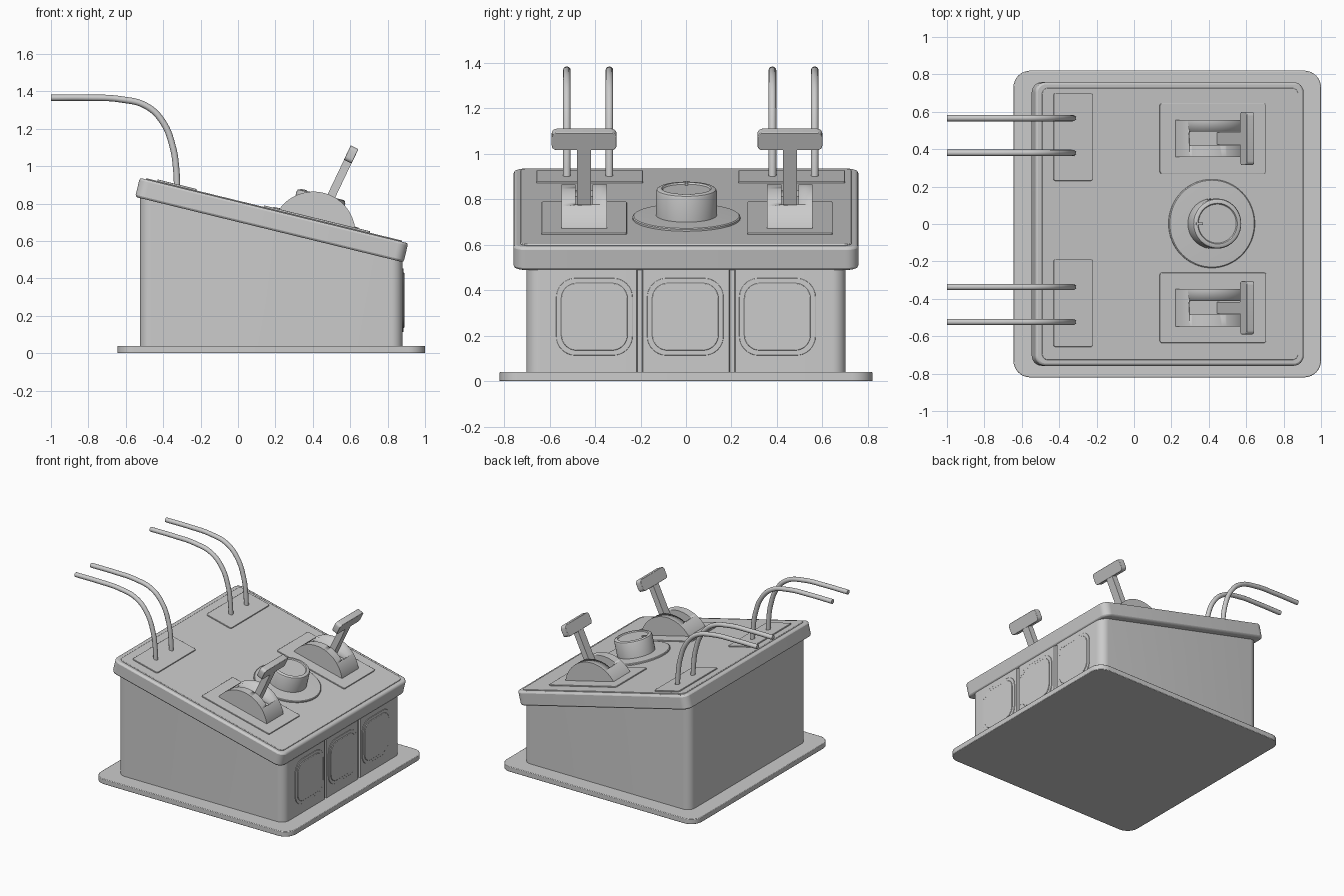
import bpy, bmesh, math
from mathutils import Matrix, Vector

if "Cube" in bpy.data.objects:
    bpy.data.objects.remove(bpy.data.objects["Cube"])

TILT = math.radians(13.7)
# local frame of the sloping lid: origin in the middle of its top face
LID = Matrix.Translation((0.1925, 0, 0.763)) @ Matrix.Rotation(TILT, 4, 'Y')


def on_lid(x, y, h=0.0):
    """Matrix on the lid surface, above world position x, y."""
    return LID @ Matrix.Translation(((x - 0.1925) / math.cos(TILT), y, h))


def finish(name, bm, matrix=None, bevel=0, segments=2):
    bmesh.ops.recalc_face_normals(bm, faces=bm.faces)
    mesh = bpy.data.meshes.new(name)
    bm.to_mesh(mesh)
    bm.free()
    obj = bpy.data.objects.new(name, mesh)
    bpy.context.collection.objects.link(obj)
    if matrix:
        obj.matrix_world = matrix
    bpy.ops.object.select_all(action='DESELECT')
    obj.select_set(True)
    bpy.context.view_layer.objects.active = obj
    bpy.ops.object.shade_smooth_by_angle(angle=math.radians(35))
    if bevel:
        mod = obj.modifiers.new("edge_bevel", 'BEVEL')
        mod.width = bevel
        mod.segments = segments
        mod.limit_method = 'ANGLE'
        mod.angle_limit = math.radians(40)
    return obj


def rounded_rect(w, d, r, n=8):
    pts = []
    for i, (sx, sy) in enumerate(((1, -1), (1, 1), (-1, 1), (-1, -1))):
        cx, cy = sx * (w / 2 - r), sy * (d / 2 - r)
        for k in range(n + 1):
            a = math.radians(-90 + 90 * i + 90 * k / n)
            pts.append((cx + r * math.cos(a), cy + r * math.sin(a)))
    return pts


def prism(name, outline, z0, top, matrix=None, bevel=0):
    """Extrude an outline from z0 up to top, a height or a function of x."""
    height = top if callable(top) else (lambda x: top)
    bm = bmesh.new()
    low = [bm.verts.new((x, y, z0)) for x, y in outline]
    high = [bm.verts.new((x, y, height(x))) for x, y in outline]
    bm.faces.new(low)
    bm.faces.new(high)
    n = len(low)
    for i in range(n):
        j = (i + 1) % n
        bm.faces.new((low[i], low[j], high[j], high[i]))
    return finish(name, bm, matrix, bevel)


def lathe(name, profile, matrix, steps=64):
    bm = bmesh.new()
    rings = [[bm.verts.new((r * math.cos(2 * math.pi * i / steps),
                            r * math.sin(2 * math.pi * i / steps), z))
              for i in range(steps)] for r, z in profile]
    for a, b in zip(rings, rings[1:]):
        for i in range(steps):
            j = (i + 1) % steps
            bm.faces.new((a[i], a[j], b[j], b[i]))
    bm.faces.new(rings[0])
    bm.faces.new(rings[-1])
    return finish(name, bm, matrix)


def box(name, size, matrix, bevel=0):
    bm = bmesh.new()
    bmesh.ops.create_cube(bm, size=1)
    bmesh.ops.scale(bm, vec=size, verts=bm.verts)
    return finish(name, bm, matrix, bevel)


# base plate
prism("base_plate", rounded_rect(1.645, 1.64, 0.09), 0, 0.04,
      Matrix.Translation((0.1775, 0, 0)), 0.004)

# body with a sloping top and two vertical grooves in the button side
BX = 0.1775
outline = rounded_rect(1.405, 1.405, 0.06)
xm, grooves = 1.405 / 2, []
for y in (-0.203, 0.203):
    grooves += [(xm, y - 0.014), (xm - 0.012, y - 0.01),
                (xm - 0.012, y + 0.01), (xm, y + 0.014)]
outline[9:9] = grooves
prism("body", outline, 0.03,
      lambda x: 0.713 - math.tan(TILT) * (x + BX - 0.1925),
      Matrix.Translation((BX, 0, 0)))

# sloping lid and raised top panel
prism("lid", rounded_rect(1.477, 1.516, 0.055), -0.105, 0, LID, 0.012)
prism("top_panel", rounded_rect(1.41, 1.455, 0.035), -0.01, 0.006, LID, 0.003)

# square buttons on the low side
for i, y in enumerate((-0.403, -0.003, 0.402)):
    m = Matrix.Translation((0.88, y, 0.283)) @ Matrix.Rotation(math.pi / 2, 4, 'Y')
    prism(f"button_bezel_{i}", rounded_rect(0.34, 0.336, 0.085), -0.02, 0.004, m, 0.002)
    prism(f"button_{i}", rounded_rect(0.296, 0.292, 0.068), -0.02, 0.009, m, 0.003)

# cable plates and bent cables
for i, y in enumerate((-0.423, 0.465)):
    prism(f"cable_plate_{i}", rounded_rect(0.215, 0.468, 0.012), -0.005, 0.014,
          on_lid(-0.328, y), 0.002)

CABLE = [(-0.325, 0.86), (-0.33, 0.98), (-0.348, 1.10), (-0.40, 1.233),
         (-0.487, 1.32), (-0.63, 1.358), (-0.80, 1.366), (-1.0, 1.366)]
for i, y in enumerate((-0.524, -0.337, 0.38, 0.566)):
    curve = bpy.data.curves.new(f"cable_{i}", 'CURVE')
    curve.dimensions = '3D'
    curve.bevel_depth = 0.017
    curve.bevel_resolution = 4
    curve.resolution_u = 8
    curve.use_fill_caps = True
    spline = curve.splines.new('BEZIER')
    spline.bezier_points.add(len(CABLE) - 1)
    for p, (x, z) in zip(spline.bezier_points, CABLE):
        p.co = (x, y, z)
        p.handle_left_type = p.handle_right_type = 'AUTO'
    bpy.context.collection.objects.link(bpy.data.objects.new(f"cable_{i}", curve))

# levers: plate, slotted domed housing, arm and cross handle
R, SINK = 0.2245, 0.08
half = math.acos(SINK / R)
dome = [(R * math.sin(half * t / 20), R * math.cos(half * t / 20) - SINK)
        for t in range(-20, 21)]
dome = [(dome[0][0], -0.01)] + dome + [(dome[-1][0], -0.01)]
for i, y in enumerate((-0.448, 0.457)):
    prism(f"lever_plate_{i}", rounded_rect(0.585, 0.375, 0.012), -0.005, 0.014,
          on_lid(0.42, y), 0.002)
    seat = on_lid(0.42, y, 0.01)
    housing = prism(f"lever_housing_{i}", dome, -0.1, 0.1,
                    seat @ Matrix.Rotation(math.pi / 2, 4, 'X'))
    cutter = box(f"slot_cutter_{i}", (0.29, 0.074, 0.2),
                 seat @ Matrix.Translation((-0.005, 0, 0.16)))
    cutter.hide_render = True
    cutter.display_type = 'WIRE'
    cut = housing.modifiers.new("slot", 'BOOLEAN')
    cut.operation = 'DIFFERENCE'
    cut.solver = 'EXACT'
    cut.object = cutter

    pivot = seat @ Vector((0, 0, -SINK))
    swing = Matrix.Translation(pivot) @ Matrix.Rotation(
        math.atan2(0.605 - pivot.x, 1.063 - pivot.z), 4, 'Y')
    reach = math.hypot(0.605 - pivot.x, 1.063 - pivot.z)
    box(f"lever_arm_{i}", (0.044, 0.062, reach - 0.12),
        swing @ Matrix.Translation((0, 0, (reach + 0.12) / 2)))
    prism(f"lever_handle_{i}", rounded_rect(0.085, 0.285, 0.022, 5), -0.023, 0.023,
          swing @ Matrix.Translation((0, 0, reach)) @ Matrix.Rotation(math.pi / 2, 4, 'Y'),
          0.003)

# round dial: flange, knob with a shallow dished top, pointer mark
dial = on_lid(0.413, 0.002)
lathe("dial_flange", [(0.237, -0.005), (0.237, 0.014), (0.232, 0.018), (0.14, 0.022)], dial)
lathe("dial_knob", [(0.134, 0.01), (0.134, 0.128), (0.13, 0.138), (0.122, 0.143),
                    (0.109, 0.143), (0.104, 0.136), (0.01, 0.136)], dial)
box("dial_pointer", (0.035, 0.014, 0.012), dial @ Matrix.Translation((-0.1, 0, 0.141)))
